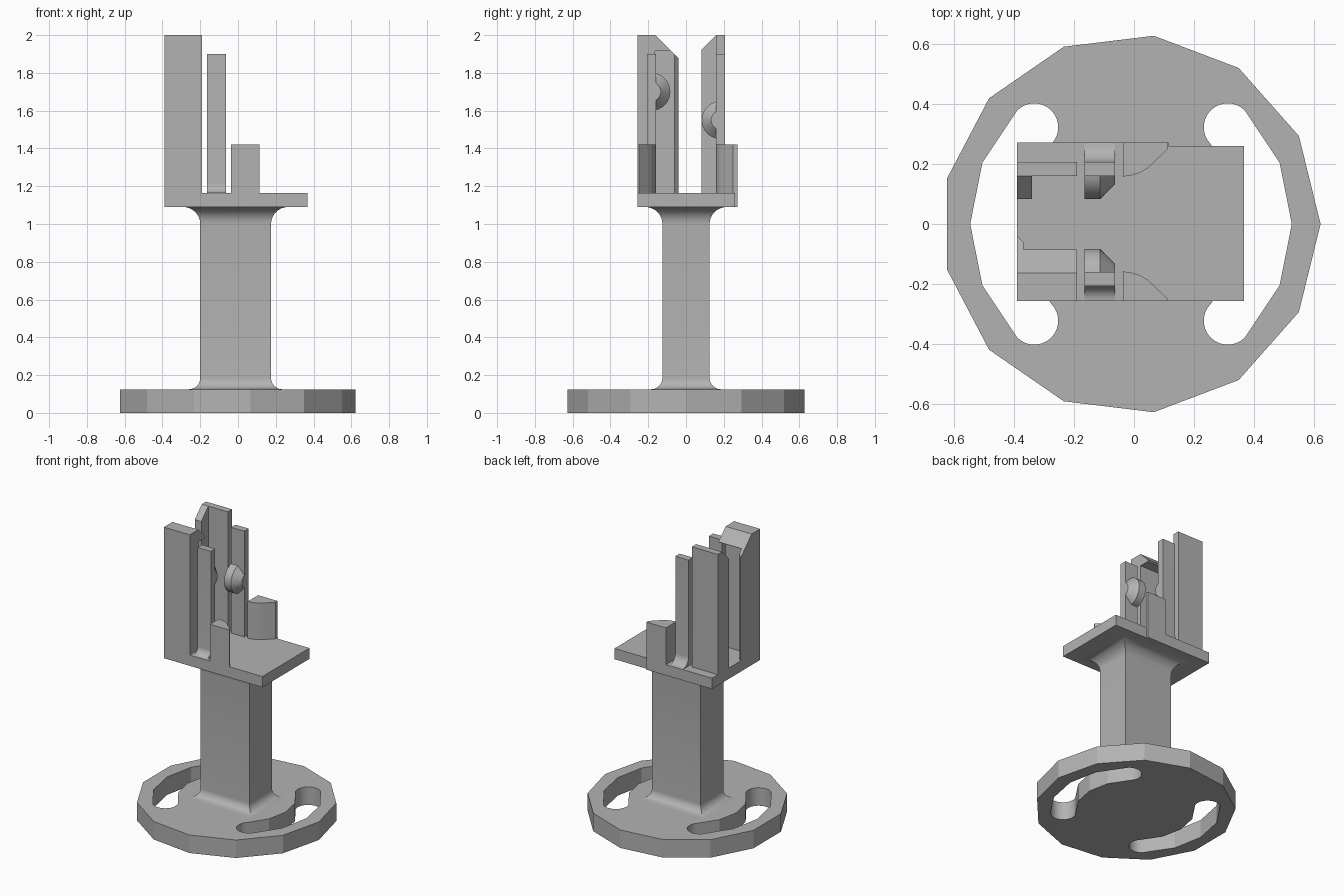
import bpy, bmesh
from math import sin, cos, pi, radians
from mathutils import Vector

cube = bpy.data.objects.get("Cube")
if cube:
    bpy.data.objects.remove(cube, do_unlink=True)

grey = bpy.data.materials.new("plain grey")
grey.use_nodes = True
grey.diffuse_color = (0.45, 0.45, 0.45, 1)
grey.node_tree.nodes["Principled BSDF"].inputs["Base Color"].default_value = grey.diffuse_color


def finish(name, bm, smooth=None):
    bmesh.ops.recalc_face_normals(bm, faces=bm.faces)
    mesh = bpy.data.meshes.new(name)
    bm.to_mesh(mesh)
    bm.free()
    mesh.materials.append(grey)
    obj = bpy.data.objects.new(name, mesh)
    bpy.context.collection.objects.link(obj)
    if smooth:
        bpy.ops.object.select_all(action='DESELECT')
        bpy.context.view_layer.objects.active = obj
        obj.select_set(True)
        bpy.ops.object.shade_smooth_by_angle(angle=radians(smooth))
    return obj


def cut(bm, point, normal):
    """Trim away the side the normal points to and cap the opening."""
    geom = bm.verts[:] + bm.edges[:] + bm.faces[:]
    res = bmesh.ops.bisect_plane(bm, geom=geom, plane_co=point, plane_no=normal, clear_outer=True)
    edges = [e for e in res["geom_cut"] if isinstance(e, bmesh.types.BMEdge)]
    bmesh.ops.holes_fill(bm, edges=edges)


def prism(points, axis, low, high):
    """Extrude a 2D outline: axis z takes (x, y) points, axis x takes (y, z)."""
    bm = bmesh.new()
    place = (lambda p: (p[0], p[1], low)) if axis == "z" else (lambda p: (low, p[0], p[1]))
    face = bm.faces.new([bm.verts.new(place(p)) for p in points])
    out = bmesh.ops.extrude_face_region(bm, geom=[face])
    step = Vector((0, 0, high - low)) if axis == "z" else Vector((high - low, 0, 0))
    bmesh.ops.translate(bm, vec=step, verts=[v for v in out["geom"] if isinstance(v, bmesh.types.BMVert)])
    return bm


def arc(cx, cy, r, start, end, n):
    steps = [radians(start + (end - start) * i / n) for i in range(n + 1)]
    return [(cx + r * cos(a), cy + r * sin(a)) for a in steps]


# Thirteen-sided foot with two curved slots
MID = -0.01
foot = finish("foot", prism(arc(MID, 0, 0.632, 0, 360 * 12 / 13, 12), "z", 0, 0.125))
ring, rad = 0.456, 0.08
for side in (1, -1):
    off = ring * cos(pi / 4)
    outline = arc(0, 0, ring + rad, -45, 45, 4)
    outline += arc(off, off, rad, 45, 225, 14)[1:-1]
    outline += arc(0, 0, ring - rad, 45, -45, 4)
    outline += arc(off, -off, rad, 135, 315, 14)[1:-1]
    cutter = finish("slot_cutter", prism([(MID + side * x, y) for x, y in outline], "z", -0.1, 0.3))
    cutter.hide_render = True
    mod = foot.modifiers.new("slot", 'BOOLEAN')
    mod.object = cutter
    mod.solver = 'EXACT'
    bpy.context.view_layer.objects.active = foot
    bpy.ops.object.modifier_apply(modifier=mod.name)
    bpy.data.objects.remove(cutter, do_unlink=True)
bpy.ops.object.select_all(action='DESELECT')
foot.select_set(True)
bpy.ops.object.shade_smooth_by_angle(angle=radians(20))

# Rectangular post flaring into the foot and the plate
levels = []
for z, r, sign in ((0.125, 0.06, 1), (1.09, 0.09, -1)):
    part = [(r * (1 - sin(a)), z + sign * r * (1 - cos(a)))
            for a in (pi / 2 * i / 8 for i in range(9))]
    levels += part[::-1] if sign < 0 else part
levels.sort(key=lambda p: p[1])
bm = bmesh.new()
loops = []
for grow, z in levels:
    x0, x1, y = -0.2 - grow, 0.175 + grow, 0.125 + grow
    loops.append([bm.verts.new(c) for c in ((x0, -y, z), (x1, -y, z), (x1, y, z), (x0, y, z))])
for a, b in zip(loops, loops[1:]):
    for i in range(4):
        j = (i + 1) % 4
        bm.faces.new((a[i], a[j], b[j], b[i]))
bm.faces.new(loops[0])
bm.faces.new(loops[-1])
finish("post", bm, 30)

# Plate, slightly deeper at its back left part
TOP = 1.165
LEFT, FRONT, BACK = -0.39, -0.257, 0.272
finish("plate", prism([(LEFT, FRONT), (0.367, FRONT), (0.367, 0.26), (0.115, 0.26),
                       (0.115, BACK), (LEFT, BACK)], "z", 1.09, TOP))

# Front tall wall with overhanging hook and side rib
finish("front_wall", prism([(FRONT, TOP), (-0.163, TOP), (-0.163, 2), (FRONT, 2)], "x", LEFT, -0.19))
finish("front_hook", prism([(-0.163, 2), (-0.085, 1.922), (-0.095, 1.915), (-0.163, 1.915)],
                           "x", LEFT, -0.19))
rib = prism([(-0.163, TOP), (-0.04, TOP), (-0.04, 1.877), (-0.163, 2)], "x", LEFT, -0.368)
cut(rib, (LEFT, -0.04, 0), (1, 1, 0))
finish("front_rib", rib)

# Back tall wall with its rib
finish("back_wall", prism([(0.16, TOP), (0.207, TOP), (0.207, 2), (0.16, 2)], "x", LEFT, -0.19))
finish("back_rib", prism([(0.16, TOP), (0.083, TOP), (0.083, 1.923), (0.16, 2)], "x", LEFT, -0.34))

# Spring fingers with knobs, and short corner blocks, on both sides
for name, s, edge, knob_z in (("front", -1, -FRONT, 1.7), ("back", 1, BACK, 1.55)):
    r = edge - 0.207
    foot_curve = arc(edge, TOP + r, r, 270, 180, 8)
    outline = [(0.16, 1.9), (0.16, TOP)] + foot_curve + [(0.207, 1.9)]
    finish(name + "_finger", prism([(s * y, z) for y, z in outline], "x", -0.165, -0.063), 30)

    # Knob: a disc with a conical side, trimmed at the finger face
    bm = bmesh.new()
    rings = [[bm.verts.new((x, y, z)) for y, z in arc(s * 0.183, knob_z, rr, 0, 350, 35)]
             for x, rr in ((-0.165, 0.1), (-0.113, 0.1), (-0.063, 0.05))]
    for a, b in zip(rings, rings[1:]):
        for i in range(len(a)):
            j = (i + 1) % len(a)
            bm.faces.new((a[i], a[j], b[j], b[i]))
    bm.faces.new(rings[0])
    bm.faces.new(rings[-1])
    cut(bm, (0, s * 0.165, 0), (0, s, 0))
    finish(name + "_knob", bm, 30)

    # Block with a rounded diagonal inner side
    block = [(-0.036, edge), (-0.036, 0.158), (-0.005, 0.163), (0.02, 0.171),
             (0.045, 0.186), (0.07, 0.209), (0.113, 0.25), (0.113, edge)]
    finish(name + "_block", prism([(x, s * y) for x, y in block], "z", TOP, 1.42), 25)
